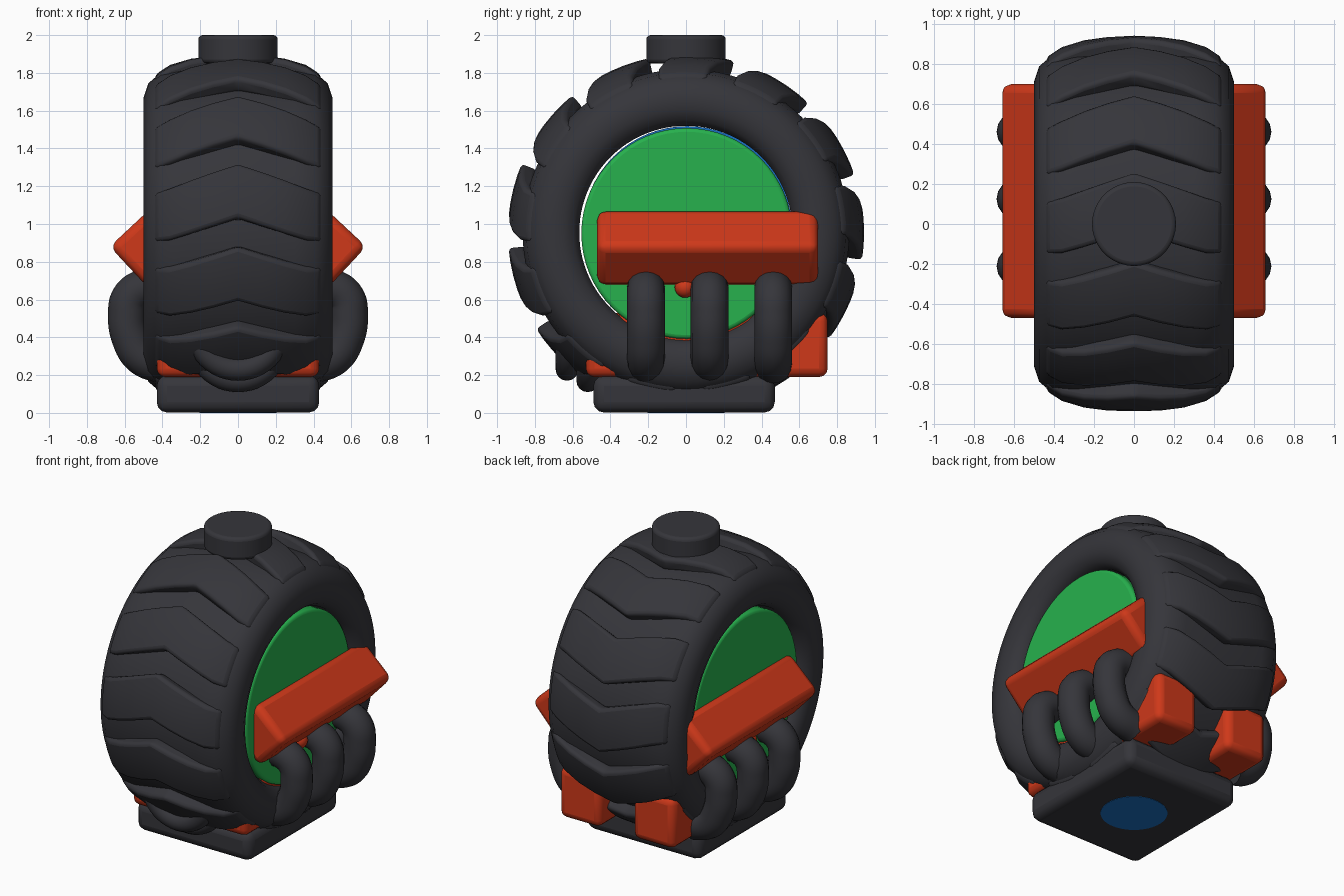
import bpy, bmesh
from math import sin, cos, pi, radians
from mathutils import Vector

old = bpy.data.objects.get("Cube")
if old:
    bpy.data.objects.remove(old, do_unlink=True)

AXLE = 0.955  # wheel centre height


def material(name, rgb):
    m = bpy.data.materials.new(name)
    m.use_nodes = True
    m.diffuse_color = (*rgb, 1)
    m.node_tree.nodes["Principled BSDF"].inputs["Base Color"].default_value = (*rgb, 1)
    return m


RUBBER = material("dark rubber", (0.036, 0.036, 0.043))
RED = material("red paint", (0.62, 0.04, 0.01))
GREEN = material("green paint", (0.02, 0.44, 0.075))
BLUE = material("blue paint", (0.01, 0.16, 0.55))


def finish(ob, name, mat, bevel=0.0, segments=3, angle=35):
    ob.name = name
    ob.data.materials.append(mat)
    if bevel:
        mod = ob.modifiers.new("Bevel", "BEVEL")
        mod.width, mod.segments, mod.limit_method = bevel, segments, "ANGLE"
    bpy.ops.object.select_all(action="DESELECT")
    ob.select_set(True)
    bpy.context.view_layer.objects.active = ob
    if ob.type == "MESH":
        bpy.ops.object.shade_smooth_by_angle(angle=radians(angle))
    return ob


def box(name, mat, centre, size, bevel, tilt=0):
    bpy.ops.mesh.primitive_cube_add(size=1, location=centre, rotation=(0, tilt, 0))
    ob = bpy.context.object
    ob.scale = size
    bpy.ops.object.transform_apply(location=False, rotation=False, scale=True)
    return finish(ob, name, mat, bevel)


def disc(name, mat, centre, radius, depth, bevel, along_x=False):
    bpy.ops.mesh.primitive_cylinder_add(vertices=64, radius=radius, depth=depth, location=centre,
                                        rotation=(0, pi / 2 if along_x else 0, 0))
    return finish(bpy.context.object, name, mat, bevel)


def mesh_object(bm, name):
    bmesh.ops.recalc_face_normals(bm, faces=bm.faces)
    me = bpy.data.meshes.new(name)
    bm.to_mesh(me)
    bm.free()
    ob = bpy.data.objects.new(name, me)
    bpy.context.collection.objects.link(ob)
    return ob


def wheel_point(x, r, a):
    # angle runs from the front, over the top, to the back
    return Vector((x, -r * cos(a), AXLE + r * sin(a)))


# Tyre body: closed section spun round the axle
half = [(0.3, 0.865), (0.41, 0.845), (0.475, 0.79), (0.5, 0.715), (0.495, 0.65), (0.47, 0.595), (0.42, 0.565)]
section = half + [(-x, r) for x, r in reversed(half)]
bm = bmesh.new()
STEPS = 96
rings = [[bm.verts.new(wheel_point(x, r, 2 * pi * i / STEPS)) for x, r in section] for i in range(STEPS)]
for i, ring in enumerate(rings):
    after = rings[(i + 1) % STEPS]
    for j in range(len(section)):
        k = (j + 1) % len(section)
        bm.faces.new((ring[j], ring[k], after[k], after[j]))
finish(mesh_object(bm, "tyre_body"), "tyre_body", RUBBER, angle=50)

# Chevron tread blocks
LUGS = 13
PITCH = 2 * pi / LUGS
crown = [(0, 0.943), (0.13, 0.937), (0.25, 0.92), (0.36, 0.887), (0.44, 0.835)]
across = [(-x, r) for x, r in reversed(crown[1:])] + crown
bm = bmesh.new()
for n in range(LUGS):
    shells = []
    for drop in (0, 0.09):
        grid = []
        for t in range(5):
            a = PITCH * (n + 0.17 + 0.66 * t / 4)
            grid.append([bm.verts.new(wheel_point(x, r - drop, a - 0.36 * min(abs(x), 0.4)))
                         for x, r in across])
        shells.append(grid)
    top, low = shells
    rows, cols = len(top), len(across)
    for g in shells:
        for i in range(rows - 1):
            for j in range(cols - 1):
                bm.faces.new((g[i][j], g[i][j + 1], g[i + 1][j + 1], g[i + 1][j]))
    for i in (0, rows - 1):
        for j in range(cols - 1):
            bm.faces.new((top[i][j], top[i][j + 1], low[i][j + 1], low[i][j]))
    for j in (0, cols - 1):
        for i in range(rows - 1):
            bm.faces.new((top[i][j], top[i + 1][j], low[i + 1][j], low[i][j]))
finish(mesh_object(bm, "tread_blocks"), "tread_blocks", RUBBER, 0.024, 3, 40)

# Hub core
disc("hub_core", BLUE, (0, 0.007, AXLE + 0.007), 0.556, 0.5, 0, True)

for side, s in (("left", 1), ("right", -1)):
    # Hub plate and small axle pin
    disc(f"hub_plate_{side}", GREEN, (s * 0.395, 0.004, AXLE - 0.005), 0.558, 0.11, 0.02, True)
    bpy.ops.mesh.primitive_uv_sphere_add(segments=24, ring_count=12, radius=0.055,
                                         location=(s * 0.46, -0.005, 0.665))
    finish(bpy.context.object, f"hub_pin_{side}", RED, angle=60)

    # Tilted side cover
    box(f"side_cover_{side}", RED, (s * 0.467, 0.115, 0.873), (0.3, 1.17, 0.3), 0.045, s * radians(43))

    # Lower red rails
    box(f"rail_{side}", RED, (s * 0.275, 0.11, 0.36), (0.31, 1.28, 0.34), 0.045)

    # Curved exhaust pipes
    path = [(0.38, 0.665), (0.5, 0.66), (0.57, 0.61), (0.588, 0.52), (0.57, 0.4), (0.51, 0.3), (0.38, 0.25)]
    for n in range(3):
        cu = bpy.data.curves.new("pipe", "CURVE")
        cu.dimensions = "3D"
        cu.bevel_depth, cu.bevel_resolution, cu.use_fill_caps = 0.1, 6, True
        sp = cu.splines.new("BEZIER")
        sp.bezier_points.add(len(path) - 1)
        for p, (x, z) in zip(sp.bezier_points, path):
            p.co = (s * x, -0.212 + 0.337 * n, z)
            p.handle_left_type = p.handle_right_type = "AUTO"
        ob = bpy.data.objects.new("pipe", cu)
        bpy.context.collection.objects.link(ob)
        finish(ob, f"exhaust_pipe_{side}_{n + 1}", RUBBER)

# Two upright rings tucked under the front of the tyre
for n, (y, z) in enumerate(((-0.63, 0.45), (-0.52, 0.39))):
    bpy.ops.mesh.primitive_torus_add(major_segments=48, minor_segments=16, major_radius=0.22, minor_radius=0.06,
                                     location=(0, y, z), rotation=(pi / 2, 0, 0))
    finish(bpy.context.object, f"front_ring_{n + 1}", RUBBER, angle=60)

# Base block, underside disc and top cap
box("base_block", RUBBER, (0, -0.01, 0.1), (0.86, 0.96, 0.196), 0.055)
disc("underside_disc", BLUE, (0, 0, 0.005), 0.205, 0.01, 0)
disc("top_cap", RUBBER, (0, 0, 1.925), 0.21, 0.15, 0.022)
